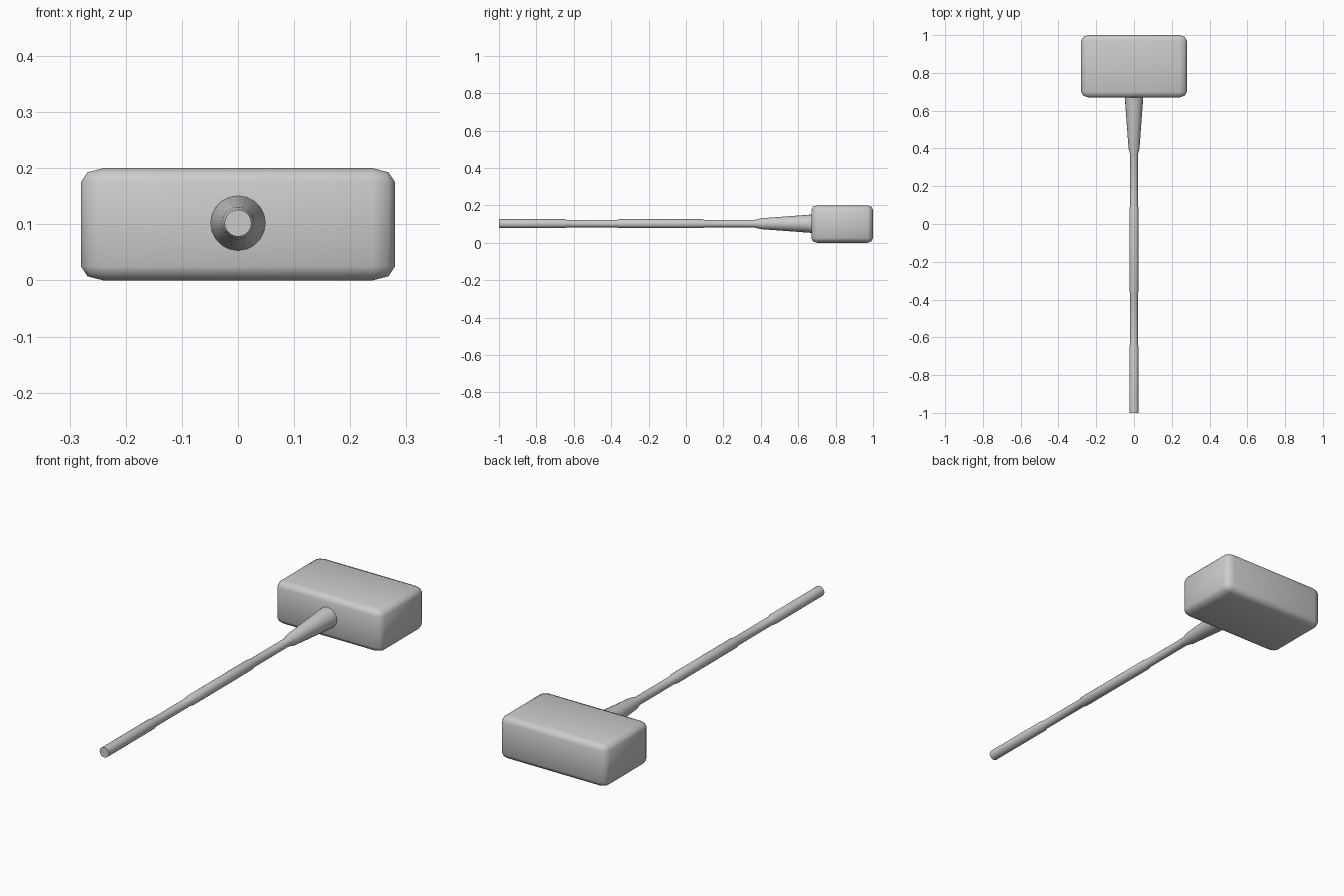
import bpy, bmesh, math
from mathutils import Matrix

if "Cube" in bpy.data.objects:
    bpy.data.objects.remove(bpy.data.objects["Cube"])


def add_object(name, bm):
    bmesh.ops.recalc_face_normals(bm, faces=bm.faces)
    mesh = bpy.data.meshes.new(name)
    bm.to_mesh(mesh)
    bm.free()
    obj = bpy.data.objects.new(name, mesh)
    bpy.context.collection.objects.link(obj)
    bpy.ops.object.select_all(action='DESELECT')
    obj.select_set(True)
    bpy.context.view_layer.objects.active = obj
    bpy.ops.object.shade_smooth_by_angle(angle=math.radians(50))
    return obj


# Hammer head: bevelled block, stretched so the rounding is wider along x
stretch = (1.6, 1.2, 1.0)
size = (0.56, 0.33, 0.2)
bm = bmesh.new()
bmesh.ops.create_cube(bm, size=1)
bmesh.ops.scale(bm, vec=[d / s for d, s in zip(size, stretch)], verts=bm.verts)
bmesh.ops.bevel(bm, geom=bm.edges[:], offset=0.025, segments=2,
                profile=0.5, affect='EDGES')
bmesh.ops.scale(bm, vec=stretch, verts=bm.verts)
bmesh.ops.translate(bm, vec=(0, 0.835, 0.1), verts=bm.verts)
add_object("hammer_head", bm)

# Handle: lathed profile of (y, radius) with two grips and a flared socket
profile = [(-1.0, 0.024), (-0.65, 0.024), (-0.635, 0.02), (-0.37, 0.02),
           (-0.355, 0.024), (0.085, 0.024), (0.1, 0.02), (0.365, 0.02),
           (0.4, 0.029), (0.70, 0.051)]
SIDES = 20
bm = bmesh.new()
rings = []
for y, r in profile:
    angles = [2 * math.pi * i / SIDES for i in range(SIDES)]
    rings.append([bm.verts.new((r * math.cos(a), y, 0.102 + r * math.sin(a)))
                  for a in angles])
for a, b in zip(rings, rings[1:]):
    for i in range(SIDES):
        j = (i + 1) % SIDES
        bm.faces.new((a[i], a[j], b[j], b[i]))
bm.faces.new(rings[0])
bm.faces.new(rings[-1])
add_object("handle", bm)
